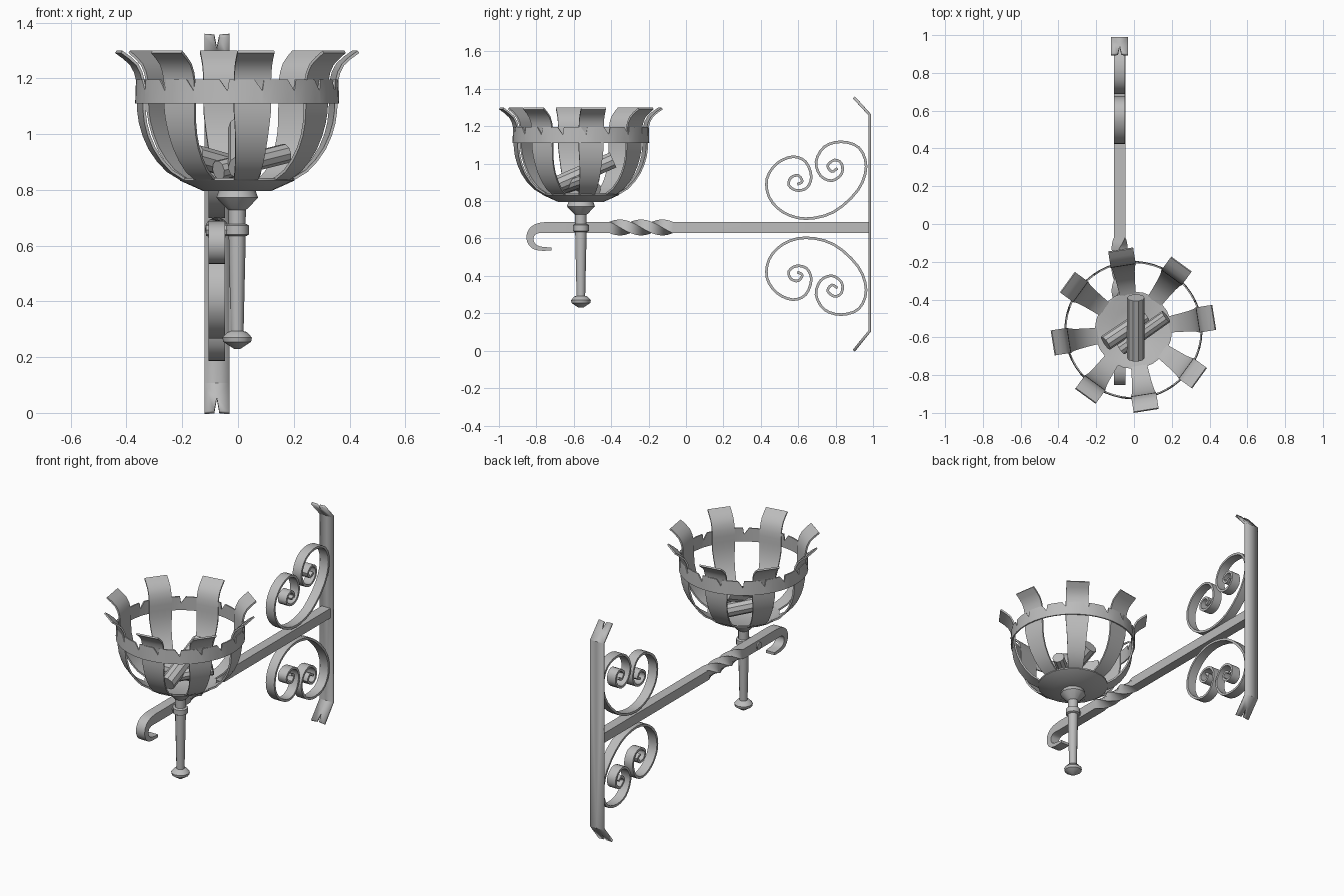
import bpy, bmesh, math
from mathutils import Vector

if "Cube" in bpy.data.objects:
    bpy.data.objects.remove(bpy.data.objects["Cube"])

iron = bpy.data.materials.new("iron grey")
iron.diffuse_color = (0.5, 0.5, 0.5, 1)
iron.use_nodes = True
iron.node_tree.nodes["Principled BSDF"].inputs["Base Color"].default_value = iron.diffuse_color

CX, CY = -0.003, -0.562      # basket axis
BX, BZ = -0.076, 0.659       # bar axis


def finish(name, bm, angle=35):
    bmesh.ops.recalc_face_normals(bm, faces=bm.faces[:])
    me = bpy.data.meshes.new(name)
    bm.to_mesh(me)
    bm.free()
    me.materials.append(iron)
    me.shade_smooth()
    me.set_sharp_from_angle(angle=math.radians(angle))
    ob = bpy.data.objects.new(name, me)
    bpy.context.collection.objects.link(ob)
    return ob


def loft(name, sections, closed=False, angle=35):
    """Skin a list of equal-length point loops."""
    bm = bmesh.new()
    rows = [[bm.verts.new(p) for p in s] for s in sections]
    n = len(rows[0])
    pairs = list(zip(rows, rows[1:] + rows[:1])) if closed else list(zip(rows, rows[1:]))
    for a, b in pairs:
        for i in range(n):
            j = (i + 1) % n
            bm.faces.new((a[i], a[j], b[j], b[i]))
    if not closed:
        bm.faces.new(rows[0])
        bm.faces.new(rows[-1])
    return finish(name, bm, angle)


def lathe(name, profile, sides):
    turn = [2 * math.pi * k / sides for k in range(sides)]
    return loft(name, [[(CX + r * math.cos(t), CY + r * math.sin(t), z) for t in turn]
                       for r, z in profile])


def smooth_path(pts, steps):
    """Catmull-Rom curve through 2D points."""
    p = [Vector(q) for q in pts]
    p = [2 * p[0] - p[1]] + p + [2 * p[-1] - p[-2]]
    out = []
    for a, b, c, d in zip(p, p[1:], p[2:], p[3:]):
        for k in range(steps):
            t = k / steps
            out.append(0.5 * (2 * b + (c - a) * t + (2 * a - 5 * b + 4 * c - d) * t * t
                              + (3 * b - a - 3 * c + d) * t ** 3))
    return out + [p[-2]]


def normals(path):
    res = []
    for i in range(len(path)):
        d = (path[min(i + 1, len(path) - 1)] - path[max(i - 1, 0)]).normalized()
        res.append(Vector((-d.y, d.x)))
    return res


def strip(path, half_w, half_t, place):
    """Rectangular cross-sections along a 2D path; place(side, u, v) gives 3D."""
    secs = []
    for i, (p, n) in enumerate(zip(path, normals(path))):
        w = half_w[i] if isinstance(half_w, list) else half_w
        t = half_t[i] if isinstance(half_t, list) else half_t
        a, b = p + n * t, p - n * t
        secs.append([place(-w, *a), place(w, *a), place(w, *b), place(-w, *b)])
    return secs


def on_bar(side, y, z):
    return (BX + side, y, z)


# Bar: straight run, twisted stretch, tapering hook
sections = []
h = 0.03
twist = [(0.98, 0.0)] + [(-0.07 - 0.34 * k / 24, 1.5 * math.pi * k / 24) for k in range(25)]
for y, a in twist:
    c, s = math.cos(a), math.sin(a)
    sections.append([(BX + h * (u * c - v * s), y, BZ + h * (u * s + v * c))
                     for u, v in ((-1, -1), (1, -1), (1, 1), (-1, 1))])
# rotate loop order so the twisted end meets the hook sections without a seam
last = sections[-1]
hook = smooth_path([(-0.74, 0.659), (-0.79, 0.655), (-0.823, 0.635), (-0.834, 0.6),
                    (-0.82, 0.565), (-0.785, 0.547), (-0.72, 0.543)], 3)
thick = [0.03 - 0.022 * k / (len(hook) - 1) for k in range(len(hook))]
for sec in strip(hook, 0.03, thick, on_bar):
    if len(sections) == len(twist):
        order = [min(range(4), key=lambda i: (Vector(sec[i]) - Vector(q)).xz.length) for q in last]
    sections.append([sec[i] for i in order])
loft("bar_with_hook", sections, angle=30)

# Wall plate with bent, split ends
bm = bmesh.new()
for sx in (-1, 1):
    def v(x, y, z):
        return bm.verts.new((BX + sx * x, y, z))
    low, high = (0.105, 0.0), (1.262, 1.355)
    ends = []
    for bend, tip in (low, high):
        at = lambda f: (0.982 - 0.085 * f, bend + (tip - bend) * f)
        b0, b1 = v(0, *at(0)), v(0.045, *at(0))
        ends.append((b0, b1))
        bm.faces.new((b0, b1, v(0.045, *at(1)), v(0.009, *at(0.97)), v(0, *at(0.5))))
    bm.faces.new((ends[0][0], ends[0][1], ends[1][1], ends[1][0]))
bmesh.ops.remove_doubles(bm, verts=bm.verts[:], dist=0.0005)
plate = finish("wall_plate", bm)
mod = plate.modifiers.new("thickness", 'SOLIDIFY')
mod.thickness = 0.015
mod.offset = 0

# Scrolls above and below the bar
scroll = smooth_path([
    (0.595, 0.89), (0.622, 0.905), (0.6, 0.937), (0.56, 0.925), (0.55, 0.885), (0.59, 0.857),
    (0.645, 0.87), (0.67, 0.93), (0.64, 1.01), (0.57, 1.037), (0.485, 1.0), (0.433, 0.92),
    (0.445, 0.82), (0.52, 0.74), (0.64, 0.706), (0.79, 0.742), (0.92, 0.86), (0.963, 0.985),
    (0.925, 1.085), (0.83, 1.117), (0.74, 1.09), (0.695, 1.01), (0.72, 0.935), (0.78, 0.909),
    (0.832, 0.945), (0.832, 1.0), (0.795, 1.02), (0.757, 0.99), (0.78, 0.958), (0.81, 0.975)], 3)
for name, flip in (("upper_scroll", False), ("lower_scroll", True)):
    path = [Vector((p.x, 1.31 - p.y)) for p in scroll] if flip else scroll
    loft(name, strip(path, 0.029, 0.007, on_bar))

# Handle, dish and clamp
lathe("handle", [(0.065, 0.80), (0.075, 0.772), (0.038, 0.733), (0.031, 0.728), (0.03, 0.6),
                 (0.023, 0.293), (0.035, 0.29), (0.053, 0.27), (0.05, 0.255), (0.012, 0.23)], 12)
lathe("dish", [(0.12, 0.795), (0.205, 0.833), (0.205, 0.842), (0.192, 0.842), (0.11, 0.808)], 24)
lathe("clamp_ring", [(0.034, 0.635), (0.043, 0.64), (0.043, 0.672), (0.034, 0.677)], 12)
loft("clamp_pin", [[(x, CY + 0.022 * math.cos(k * math.pi / 4), 0.656 + 0.022 * math.sin(k * math.pi / 4))
                    for k in range(8)] for x in (-0.114, 0.0)])

# Basket slats
profile = smooth_path([(0.16, 0.822), (0.245, 0.868), (0.31, 0.95), (0.342, 1.04), (0.349, 1.12),
                       (0.351, 1.19), (0.374, 1.25), (0.43, 1.295)], 2)
widths = [0.04 + 0.027 * min(1, k / 7) for k in range(len(profile))]
for i in range(8):
    a = math.radians(9 + 45 * i)
    c, s = math.cos(a), math.sin(a)
    loft("slat_%d" % (i + 1), strip(profile, widths, 0.005,
         lambda side, r, z: (CX + r * c - side * s, CY + r * s + side * c, z)))

# Rim band with slanted nicks along its top edge
rim = []
for i in range(18):
    for step, top in ((0, 1.195), (4.5, 1.155), (5.5, 1.195), (12.5, 1.195)):
        a = math.radians(20 * i + step)
        rim.append([(CX + r * math.cos(a), CY + r * math.sin(a), z)
                    for r, z in ((0.358, 1.11), (0.366, 1.11), (0.363, top), (0.355, top))])
loft("rim_band", rim, closed=True)


# Logs in the basket
def log(name, a, b, r):
    a, b = Vector(a), Vector(b)
    d = (b - a).normalized()
    u = d.cross(Vector((0, 0, 1))).normalized()
    w = d.cross(u)
    loft(name, [[p + r * (u * math.cos(k * math.pi / 5) + w * math.sin(k * math.pi / 5))
                 for k in range(10)] for p in (a, b)])


log("log_top", (0.01, -0.71, 0.88), (0.01, -0.39, 1.02), 0.046)
log("log_left", (-0.15, -0.63, 0.92), (0.06, -0.49, 0.86), 0.042)
log("log_right", (0.17, -0.49, 0.93), (-0.07, -0.66, 0.87), 0.036)
